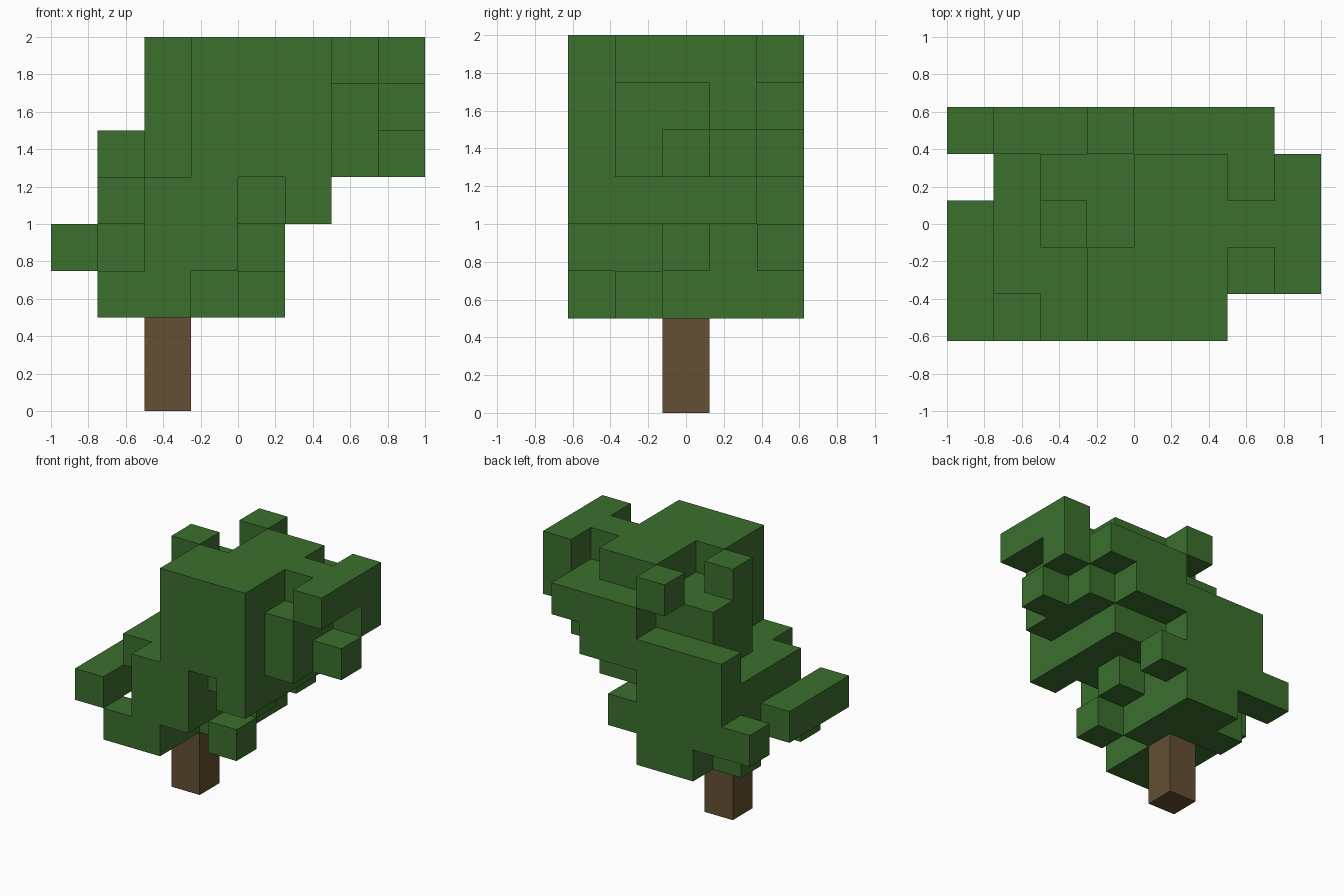
import bpy, bmesh
from math import radians
from mathutils import Vector

cube = bpy.data.objects.get("Cube")
if cube:
    bpy.data.objects.remove(cube, do_unlink=True)

CELL = 0.25
ORIGIN = Vector((-1, -0.625, 0))
FIRST_LEAF_LEVEL = 2

# Leaf layers from bottom to top; each is a plan with the back row first
LAYERS = [
    ["..##....",
     ".###....",
     "..##....",
     "..#.#...",
     ".##....."],
    ["#####...",
     ".###....",
     "#####...",
     "#.##....",
     "#.##...."],
    [".###....",
     ".#####..",
     ".#####..",
     ".#####..",
     "..##.#.."],
    [".#####..",
     "..#####.",
     "..######",
     "...####.",
     "...###.."],
    ["....###.",
     "..######",
     "..#####.",
     "...####.",
     "...###.."],
    ["...#....",
     "....##.#",
     "..#.####",
     "...###.#",
     "...###.."],
]


def make_material(name, color):
    mat = bpy.data.materials.new(name)
    mat.use_nodes = True
    mat.diffuse_color = color
    bsdf = next(n for n in mat.node_tree.nodes if n.type == 'BSDF_PRINCIPLED')
    bsdf.inputs["Base Color"].default_value = color
    bsdf.inputs["Roughness"].default_value = 0.9
    return mat


def build_blocks(name, cells, mat):
    """Make one shell around a set of grid cells, with flat areas merged."""
    bm = bmesh.new()
    for cell in cells:
        centre = Vector(cell) + Vector((0.5, 0.5, 0.5))
        for axis in range(3):
            for sign in (-1, 1):
                normal = Vector((0, 0, 0))
                normal[axis] = sign
                if tuple(int(c + n) for c, n in zip(cell, normal)) in cells:
                    continue
                u, v = Vector((0, 0, 0)), Vector((0, 0, 0))
                u[(axis + 1) % 3] = 0.5
                v[(axis + 2) % 3] = 0.5 * sign
                mid = centre + normal / 2
                corners = (mid - u - v, mid + u - v, mid + u + v, mid - u + v)
                bm.faces.new([bm.verts.new(ORIGIN + p * CELL) for p in corners])
    bmesh.ops.remove_doubles(bm, verts=bm.verts, dist=CELL / 100)
    bmesh.ops.dissolve_limit(bm, angle_limit=radians(1),
                             verts=bm.verts, edges=bm.edges)
    mesh = bpy.data.meshes.new(name)
    bm.to_mesh(mesh)
    bm.free()
    mesh.materials.append(mat)
    obj = bpy.data.objects.new(name, mesh)
    bpy.context.collection.objects.link(obj)
    return obj


leaf_green = make_material("leaf_green", (0.045, 0.162, 0.027, 1))
bark_brown = make_material("bark_brown", (0.130, 0.080, 0.033, 1))

# Leaf crown
leaves = {(x, y, z)
          for z, layer in enumerate(LAYERS, FIRST_LEAF_LEVEL)
          for y, row in enumerate(reversed(layer))
          for x, mark in enumerate(row) if mark == "#"}
build_blocks("leaf_crown", leaves, leaf_green)

# Trunk
build_blocks("trunk", {(2, 2, z) for z in range(FIRST_LEAF_LEVEL)}, bark_brown)
